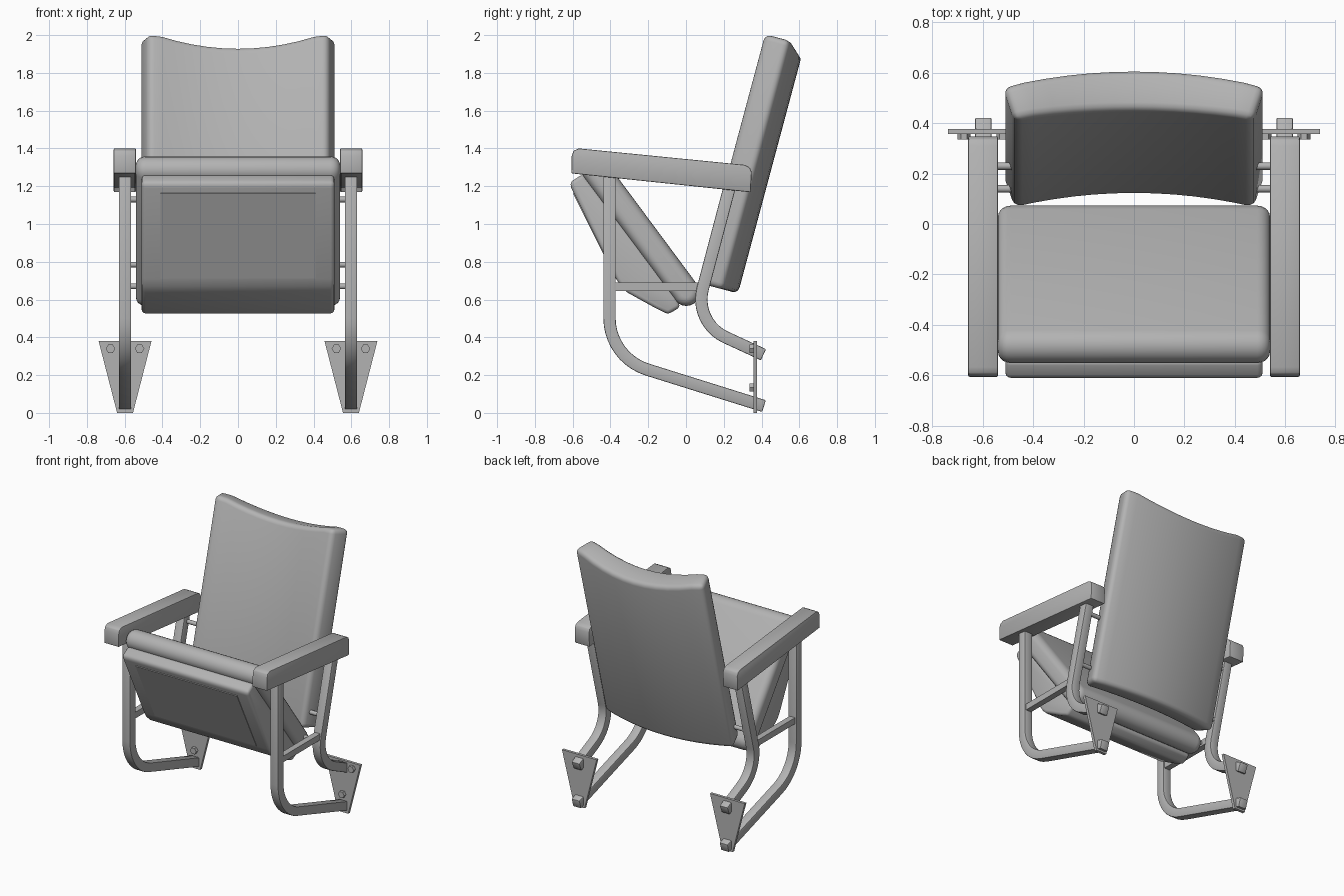
import bpy, bmesh
from math import sin, cos, pi, radians
from mathutils import Vector

if "Cube" in bpy.data.objects:
    bpy.data.objects.remove(bpy.data.objects["Cube"])

V = Vector
grey = bpy.data.materials.new("mid_grey")
grey.diffuse_color = (0.45, 0.45, 0.45, 1)
grey.use_nodes = True
grey.node_tree.nodes["Principled BSDF"].inputs["Base Color"].default_value = grey.diffuse_color


def loft(name, rings, bevel=0.0, segs=3, angle=35):
    """Bridge closed rings of points, cap the ends, round the sharp edges."""
    bm = bmesh.new()
    rows = [[bm.verts.new(p) for p in r] for r in rings]
    n = len(rows[0])
    for a, b in zip(rows, rows[1:]):
        for i in range(n):
            bm.faces.new((a[i], a[(i + 1) % n], b[(i + 1) % n], b[i]))
    bm.faces.new(rows[0])
    bm.faces.new(rows[-1])
    bmesh.ops.recalc_face_normals(bm, faces=bm.faces[:])
    if bevel:
        sharp = [e for e in bm.edges if e.calc_face_angle(0) > radians(angle)]
        bmesh.ops.bevel(bm, geom=sharp, offset=bevel, offset_type='OFFSET',
                        segments=segs, profile=0.5, affect='EDGES', clamp_overlap=True)
    me = bpy.data.meshes.new(name)
    bm.to_mesh(me)
    bm.free()
    me.materials.append(grey)
    ob = bpy.data.objects.new(name, me)
    bpy.context.collection.objects.link(ob)
    bpy.ops.object.select_all(action='DESELECT')
    ob.select_set(True)
    bpy.context.view_layer.objects.active = ob
    bpy.ops.object.shade_smooth_by_angle(angle=radians(35))
    return ob


def prism(name, pts, x0, x1, **kw):
    """Extrude a (y, z) side profile along x."""
    return loft(name, [[V((x, y, z)) for y, z in pts] for x in (x0, x1)], **kw)


def circle(y, z, r, n):
    return [(y + r * cos(2 * pi * i / n), z + r * sin(2 * pi * i / n)) for i in range(n)]


def tube(name, x, a, corner, b, tangent, w=0.065, steps=10):
    """Square tube in a y-z plane with one rounded bend."""
    a, c, b = V(a), V(corner), V(b)
    p, q = c + (a - c).normalized() * tangent, c + (b - c).normalized() * tangent
    half = (p - c).angle(q - c) / 2
    mid = ((p + q) / 2 - c).normalized()
    centre = c + mid * (tangent / cos(half))
    r = (p - centre).length
    path = [a]
    for i in range(steps + 1):
        d = (p - centre).normalized().slerp((q - centre).normalized(), i / steps)
        path.append(centre + d * r)
    path.append(b)
    rings = []
    for i, pt in enumerate(path):
        t = (path[min(i + 1, len(path) - 1)] - path[max(i - 1, 0)]).normalized()
        if i == 1:
            t = (c - a).normalized()
        if i == len(path) - 2:
            t = (b - c).normalized()
        m = V((-t.y, t.x)) * w / 2
        rings.append([V((x + sx * w / 2, pt.x + sn * m.x, pt.y + sn * m.y))
                      for sx, sn in ((-1, -1), (1, -1), (1, 1), (-1, 1))])
    return loft(name, rings, bevel=0.006, segs=2)


# Backrest: tilted slab, curved across its width, with a dipped top edge
up, nrm = V((0, sin(radians(15)), cos(radians(15)))), V((0, cos(radians(15)), -sin(radians(15))))
base = V((0, 0.06, 0.69))
rings = []
N = 12
for i in range(N + 1):
    t = 2 * i / N - 1
    bow = 1 - t * t
    top = 1.365 - 0.06 * max(0, 1 - (t / 0.88) ** 2)
    rings.append([base + up * u + nrm * n + V((hw * t, 0, 0))
                  for u, n, hw in ((0, 0.057 * bow, 0.475), (0, 0.138 + 0.085 * bow, 0.52),
                                   (top, 0.138 + 0.085 * bow, 0.52),
                                   (top, 0.057 * bow, 0.475))])
loft("backrest", rings, bevel=0.032)

# Seat cushion: folded up, rounded slab with soft sides
along, out = V((0, -0.596, 0.803)), V((0, 0.803, 0.596))


def stadium(x, inset):
    r = 0.072 - inset
    pts = []
    for s, a0 in ((1.318, 0), (0.512, pi)):
        for k in range(11):
            a = a0 + pi * k / 10
            pts.append(along * (s + r * sin(a)) + out * (0.381 + r * cos(a)) + V((x, 0, 0)))
    return pts


side = [(0.54 - 0.05 * (1 - cos(a)), 0.045 * (1 - sin(a))) for a in (pi / 2 * k / 5 for k in range(6))]
loft("seat_cushion", [stadium(-x, i) for x, i in side] + [stadium(x, i) for x, i in side[::-1]])

# Seat pan under the cushion, with a shallow panel on its outer face
prism("seat_pan", [(-0.545, 1.265), (-0.615, 1.22), (-0.607, 1.19), (-0.37, 0.71), (-0.345, 0.67),
                   (-0.31, 0.637), (-0.16, 0.554), (-0.095, 0.522), (-0.03, 0.56), (-0.05, 0.62)],
      -0.51, 0.51, bevel=0.02)
prism("seat_pan_panel", [(-0.592, 1.166), (-0.598, 1.162), (-0.374, 0.712), (-0.36, 0.71)], -0.41, 0.41)

for s, tag in ((-1, "left"), (1, "right")):
    x = 0.598 * s
    # Armrest
    prism("armrest_" + tag,
          [(-0.607, 1.268), (-0.605, 1.36), (-0.595, 1.388), (-0.568, 1.4), (0.31, 1.313),
           (0.337, 1.3), (0.348, 1.275), (0.342, 1.168)],
          s * 0.54, s * 0.658, bevel=0.006, segs=2)
    # Bent frame tubes and the bar joining them
    tube("front_leg_" + tag, x, (-0.405, 1.28), (-0.405, 0.292), (0.413, 0.036), 0.21)
    tube("rear_leg_" + tag, x, (0.24, 1.23), (0.0414, 0.478), (0.41, 0.308), 0.185)
    prism("side_bar_" + tag, [(-0.39, 0.645), (0.08, 0.645), (0.08, 0.69), (-0.39, 0.69)],
          x - 0.022, x + 0.022)
    # Pins carrying the backrest and the seat
    for name, y, z in (("back_pin_upper", 0.23, 1.13), ("back_pin_lower", 0.14, 0.785),
                       ("seat_pivot", 0.0, 0.67)):
        prism(name + "_" + tag, circle(y, z, 0.015, 12), s * 0.46, s * 0.59)
    # Mounting plate with hexagonal bolts
    plate = [(-0.14, 0.38), (0.14, 0.38), (0.042, 0), (-0.042, 0)]
    loft("mount_plate_" + tag, [[V((x + px, y, z)) for px, z in plate] for y in (0.357, 0.377)])
    for k, (dx, z) in enumerate(((-0.077, 0.34), (0.077, 0.34), (0, 0.135))):
        loft("bolt_%s_%d" % (tag, k),
             [[V((x + dx + px, y, pz)) for px, pz in circle(0, z, 0.025, 6)] for y in (0.335, 0.36)])
